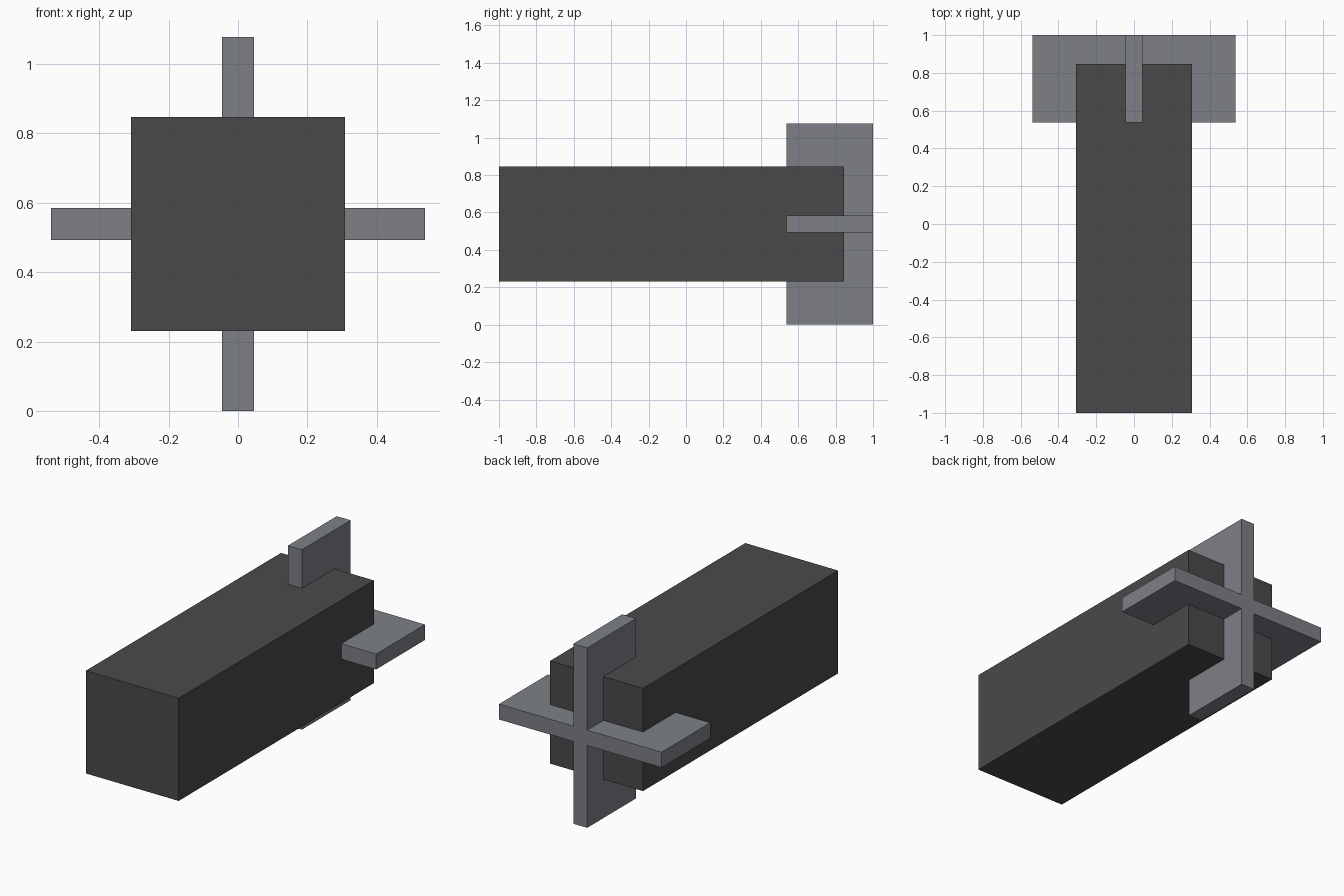
import bpy

cube = bpy.data.objects.get("Cube")
if cube:
    bpy.data.objects.remove(cube, do_unlink=True)


def make_material(name, rgb):
    mat = bpy.data.materials.new(name)
    mat.use_nodes = True
    color = (*rgb, 1.0)
    mat.diffuse_color = color
    bsdf = next(n for n in mat.node_tree.nodes if n.type == 'BSDF_PRINCIPLED')
    bsdf.inputs["Base Color"].default_value = color
    return mat


def add_box(name, size, center, mat):
    bpy.ops.mesh.primitive_cube_add(size=1, location=center)
    obj = bpy.context.object
    obj.name = name
    obj.scale = size
    bpy.ops.object.transform_apply(location=False, rotation=False, scale=True)
    obj.data.materials.append(mat)
    return obj


dark = make_material("dark grey", (0.068, 0.068, 0.068))
steel = make_material("blue grey", (0.205, 0.216, 0.242))

MID = 0.5385                      # height of the long axis
SPAN, THICK = 1.077, 0.092        # fin tip to tip, fin thickness
FIN_LEN = 0.462                   # fin length along y

# Square body
add_box("body", (0.615, 1.846, 0.615), (0, -0.077, MID), dark)

# Crossed tail fins, running past the rear of the body
fin_y = 1 - FIN_LEN / 2
add_box("horizontal_fin", (SPAN, FIN_LEN, THICK), (0, fin_y, MID), steel)
add_box("vertical_fin", (THICK, FIN_LEN, SPAN), (0, fin_y, MID), steel)
